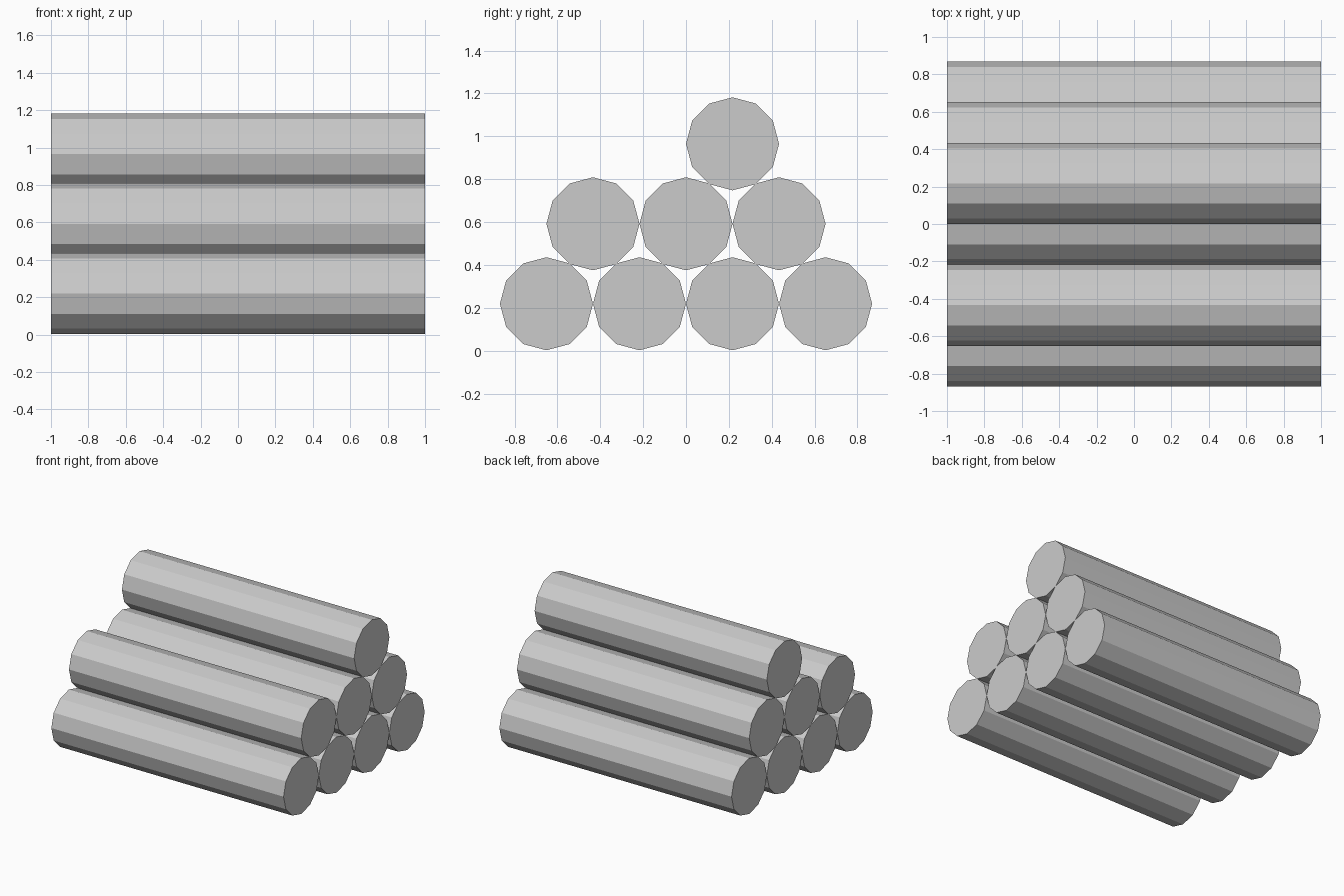
import bpy
import math

if "Cube" in bpy.data.objects:
    bpy.data.objects.remove(bpy.data.objects["Cube"])

RADIUS = 0.217
LENGTH = 2.0
ROW_RISE = 0.373
BASE_Z = 0.219


def add_log(name, y, z):
    # 12-sided flat-shaded log lying along x, with a corner pointing straight up
    bpy.ops.mesh.primitive_cylinder_add(
        vertices=12, radius=RADIUS, depth=LENGTH,
        location=(0, y, z), rotation=(0, math.pi / 2, 0))
    log = bpy.context.object
    log.name = name
    bpy.ops.object.transform_apply(location=False, rotation=True, scale=False)


# Stacked rows: log positions across y, in multiples of the radius
rows = {
    "bottom_log": (-3, -1, 1, 3),
    "middle_log": (-2, 0, 2),
    "top_log": (1,),
}

for level, (name, offsets) in enumerate(rows.items()):
    for i, offset in enumerate(offsets, 1):
        add_log(f"{name}_{i}", offset * RADIUS, BASE_Z + level * ROW_RISE)
